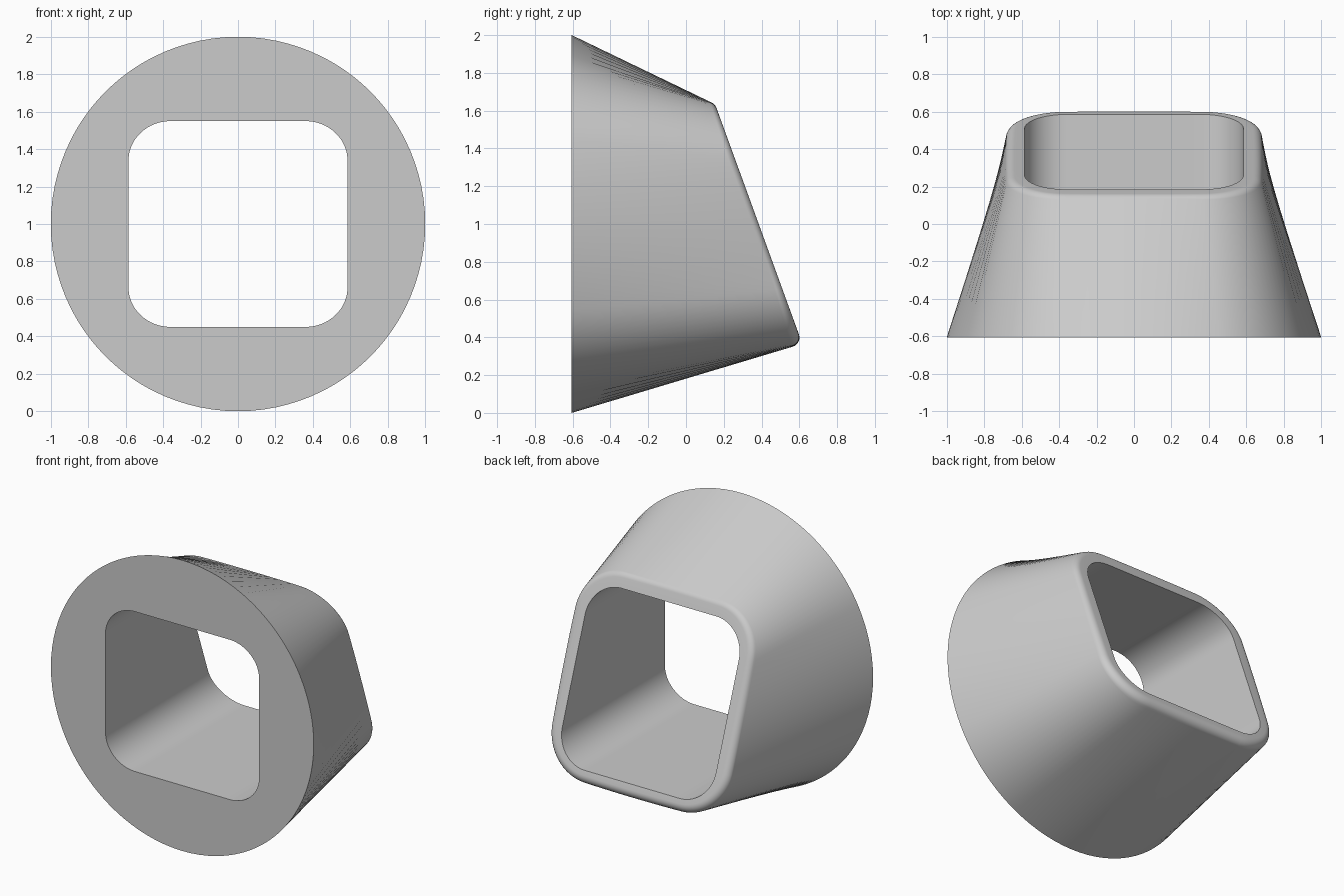
import bpy
import bmesh
import math
from mathutils import Vector

cube = bpy.data.objects.get("Cube")
if cube:
    bpy.data.objects.remove(cube, do_unlink=True)

TILT = math.radians(20)
FRONT_Y = -0.605
CENTRE = Vector((0, 0.385, 1))
UP = Vector((0, -math.sin(TILT), math.cos(TILT)))   # up direction within the slanted end
CORNER_STEPS, SIDE_STEPS, FILLET_STEPS = 16, 14, 6
FILLET = 0.05


def rounded_square(half, radius):
    """Points (u, v) and perimeter fractions, anticlockwise from the right side's lower end."""
    flat = half - radius
    arc = radius * math.pi / 2
    side = 2 * flat + arc
    points = []
    for q in range(4):
        turn = q * math.pi / 2
        c, s = math.cos(turn), math.sin(turn)
        local = []
        for i in range(SIDE_STEPS):
            d = 2 * flat * i / SIDE_STEPS
            local.append((half, d - flat, d))
        for i in range(CORNER_STEPS):
            a = math.pi / 2 * i / CORNER_STEPS
            local.append((flat + radius * math.cos(a), flat + radius * math.sin(a),
                          2 * flat + radius * a))
        for u, v, d in local:
            angle = turn + (d - flat) / side * math.pi / 2
            points.append((u * c - v * s, u * s + v * c, angle))
    return points


def on_slant(u, v):
    return CENTRE + Vector((u, 0, 0)) + UP * v


outer = rounded_square(0.675, 0.31)
inner = rounded_square(0.585, 0.225)

# Each section runs from the round base, over the soft rim, and back through the bore
sections = []
for (u, v, angle), (iu, iv, _) in zip(outer, inner):
    base = Vector((math.cos(angle), FRONT_Y, 1 + math.sin(angle)))
    corner = on_slant(u, v)
    bore_end = on_slant(iu, iv)
    to_base = (base - corner).normalized()
    to_bore = (bore_end - corner).normalized()
    half_angle = to_base.angle(to_bore) / 2
    reach = FILLET / math.tan(half_angle)
    start, end = corner + to_base * reach, corner + to_bore * reach
    weight = math.sin(half_angle)
    section = [base]
    for i in range(FILLET_STEPS + 1):
        t = i / FILLET_STEPS
        a, b, c = (1 - t) ** 2, 2 * t * (1 - t) * weight, t * t
        section.append((start * a + corner * b + end * c) / (a + b + c))
    section += [bore_end, Vector((bore_end.x, FRONT_Y, bore_end.z))]
    sections.append(section)

bm = bmesh.new()
rows = [[bm.verts.new(p) for p in section] for section in sections]
for i, row in enumerate(rows):
    following = rows[(i + 1) % len(rows)]
    for j in range(len(row)):
        k = (j + 1) % len(row)
        bm.faces.new((row[j], following[j], following[k], row[k]))
bmesh.ops.recalc_face_normals(bm, faces=bm.faces)
mesh = bpy.data.meshes.new("adapter_body")
bm.to_mesh(mesh)
bm.free()

body = bpy.data.objects.new("adapter_body", mesh)
bpy.context.collection.objects.link(body)

# Plain grey finish
grey = bpy.data.materials.new("plain_grey")
grey.use_nodes = True
colour = (0.6, 0.6, 0.6, 1)
grey.diffuse_color = colour
grey.node_tree.nodes["Principled BSDF"].inputs["Base Color"].default_value = colour
mesh.materials.append(grey)

bpy.ops.object.select_all(action="DESELECT")
body.select_set(True)
bpy.context.view_layer.objects.active = body
bpy.ops.object.shade_smooth_by_angle(angle=math.radians(30))
